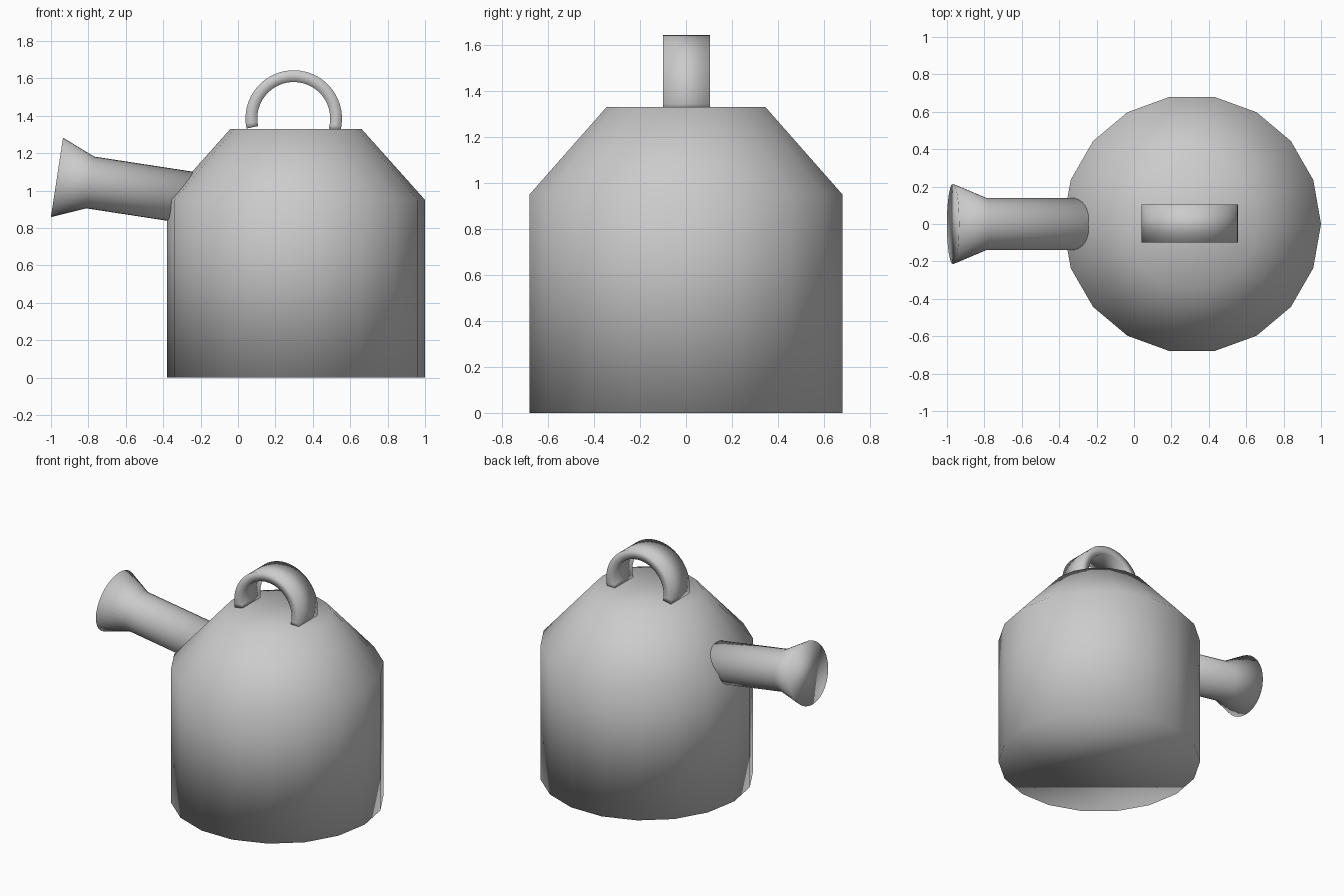
import bpy, bmesh
from math import sin, cos, pi, radians
from mathutils import Matrix, Vector

cube = bpy.data.objects.get("Cube")
if cube:
    bpy.data.objects.remove(cube, do_unlink=True)

GREY = (0.6, 0.6, 0.6, 1.0)
metal = bpy.data.materials.new("plain_grey")
metal.use_nodes = True
metal.diffuse_color = GREY
metal.node_tree.nodes["Principled BSDF"].inputs["Base Color"].default_value = GREY


def skin_rings(name, rings, closed_profile=True):
    """Join successive rings of points with quads, cap both ends, smooth all."""
    bm = bmesh.new()
    loops = [[bm.verts.new(p) for p in ring] for ring in rings]
    n = len(loops[0])
    for a, b in zip(loops, loops[1:]):
        for i in range(n):
            j = (i + 1) % n
            bm.faces.new((a[i], a[j], b[j], b[i]))
    bm.faces.new(loops[0])
    bm.faces.new(loops[-1])
    bmesh.ops.recalc_face_normals(bm, faces=bm.faces)
    for f in bm.faces:
        f.smooth = True
    mesh = bpy.data.meshes.new(name)
    bm.to_mesh(mesh)
    bm.free()
    mesh.materials.append(metal)
    obj = bpy.data.objects.new(name, mesh)
    bpy.context.collection.objects.link(obj)
    return obj


def lathe(name, profile, sides, matrix):
    """Turn (radius, height) steps around the local z axis of matrix."""
    rings = [[matrix @ Vector((r * cos(2 * pi * i / sides), r * sin(2 * pi * i / sides), z))
              for i in range(sides)] for r, z in profile]
    return skin_rings(name, rings)


# Body: straight wall with a tapered shoulder
lathe("body", [(0.69, 0), (0.69, 0.95), (0.35, 1.33)], 18,
      Matrix.Translation((0.31, 0, 0)))

# Spout: tilted tube with a flared, capped rose
tilt = Matrix.Translation((-0.79, 0, 1.043)) @ Matrix.Rotation(radians(-81.3), 4, 'Y')
lathe("spout", [(0.14, -0.6), (0.14, 0), (0.215, 0.18)], 32, tilt)

# Handle: flat strap bent into an arch
arch = []
STEPS = 32
for k in range(STEPS + 1):
    a = radians(-16 + (192 + 16) * k / STEPS)
    arch.append([(0.298 + r * cos(a), y, 1.385 + r * sin(a))
                 for r, y in ((0.195, -0.1), (0.258, -0.1), (0.258, 0.105), (0.195, 0.105))])
skin_rings("handle", arch)
